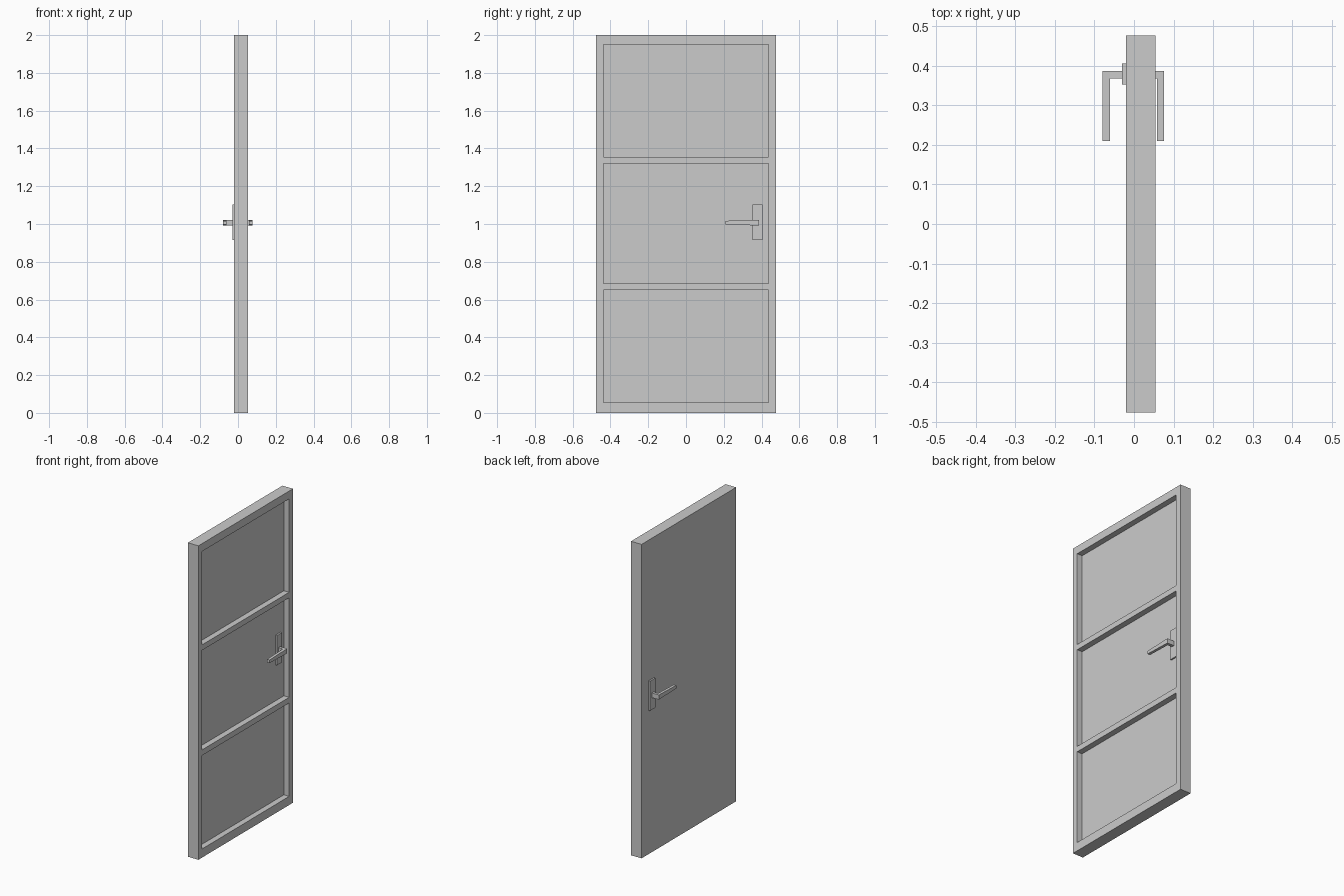
import bpy, bmesh
from mathutils import Vector

cube = bpy.data.objects.get("Cube")
if cube:
    bpy.data.objects.remove(cube, do_unlink=True)

grey = bpy.data.materials.new("light_grey")
GREY = (0.6, 0.6, 0.6, 1)
grey.diffuse_color = GREY
grey.use_nodes = True
grey.node_tree.nodes["Principled BSDF"].inputs["Base Color"].default_value = GREY

BACK, FRONT, RECESS = -0.02, 0.054, 0.017
PANELS = [(0.055, 0.65), (0.686, 1.32), (1.355, 1.95)]
PANEL_HALF = 0.438


def add_box(bm, lo, hi):
    """Axis-aligned box between two corners; returns its vertices."""
    lo, hi = Vector(lo), Vector(hi)
    verts = bmesh.ops.create_cube(bm, size=1)["verts"]
    for v in verts:
        v.co = (lo + hi) / 2 + v.co * (hi - lo)
    return verts


def finish(bm, name):
    bmesh.ops.recalc_face_normals(bm, faces=bm.faces)
    mesh = bpy.data.meshes.new(name)
    bm.to_mesh(mesh)
    bm.free()
    mesh.materials.append(grey)
    obj = bpy.data.objects.new(name, mesh)
    bpy.context.collection.objects.link(obj)
    return obj


# Door leaf: slab with three panels sunk into one side
bm = bmesh.new()
add_box(bm, (BACK, -0.476, 0), (FRONT, 0.476, 2))
door = finish(bm, "door_leaf")

bm = bmesh.new()
for bottom, top in PANELS:
    add_box(bm, (RECESS, -PANEL_HALF, bottom), (FRONT + 0.1, PANEL_HALF, top))
cutter = finish(bm, "panel_cutter")
cutter.hide_render = True

sink = door.modifiers.new("sunken_panels", "BOOLEAN")
sink.operation = "DIFFERENCE"
sink.solver = "EXACT"
sink.object = cutter
bpy.context.view_layer.update()
door_eval = door.evaluated_get(bpy.context.evaluated_depsgraph_get())
carved = bpy.data.meshes.new_from_object(door_eval)
door.modifiers.clear()
door.data = carved
bpy.data.objects.remove(cutter, do_unlink=True)


# Handles: backplate, neck and tapered lever on each side
def add_handle(side, face, label):
    bm = bmesh.new()
    add_box(bm, (face, 0.352, 0.915), (face + side * 0.01, 0.405, 1.104))
    finish(bm, label + "_backplate")

    bm = bmesh.new()
    zc, inner, outer = 1.007, face + side * 0.041, face + side * 0.059
    add_box(bm, (face + side * 0.01, 0.368, zc - 0.015), (inner, 0.386, zc + 0.015))
    for v in add_box(bm, (inner, 0.21, zc - 0.015), (outer, 0.386, zc + 0.015)):
        if v.co.y < 0.3:
            v.co.z = zc + (v.co.z - zc) * 0.65
    finish(bm, label + "_lever")


add_handle(-1, BACK, "flat_side")
add_handle(1, RECESS, "panel_side")
